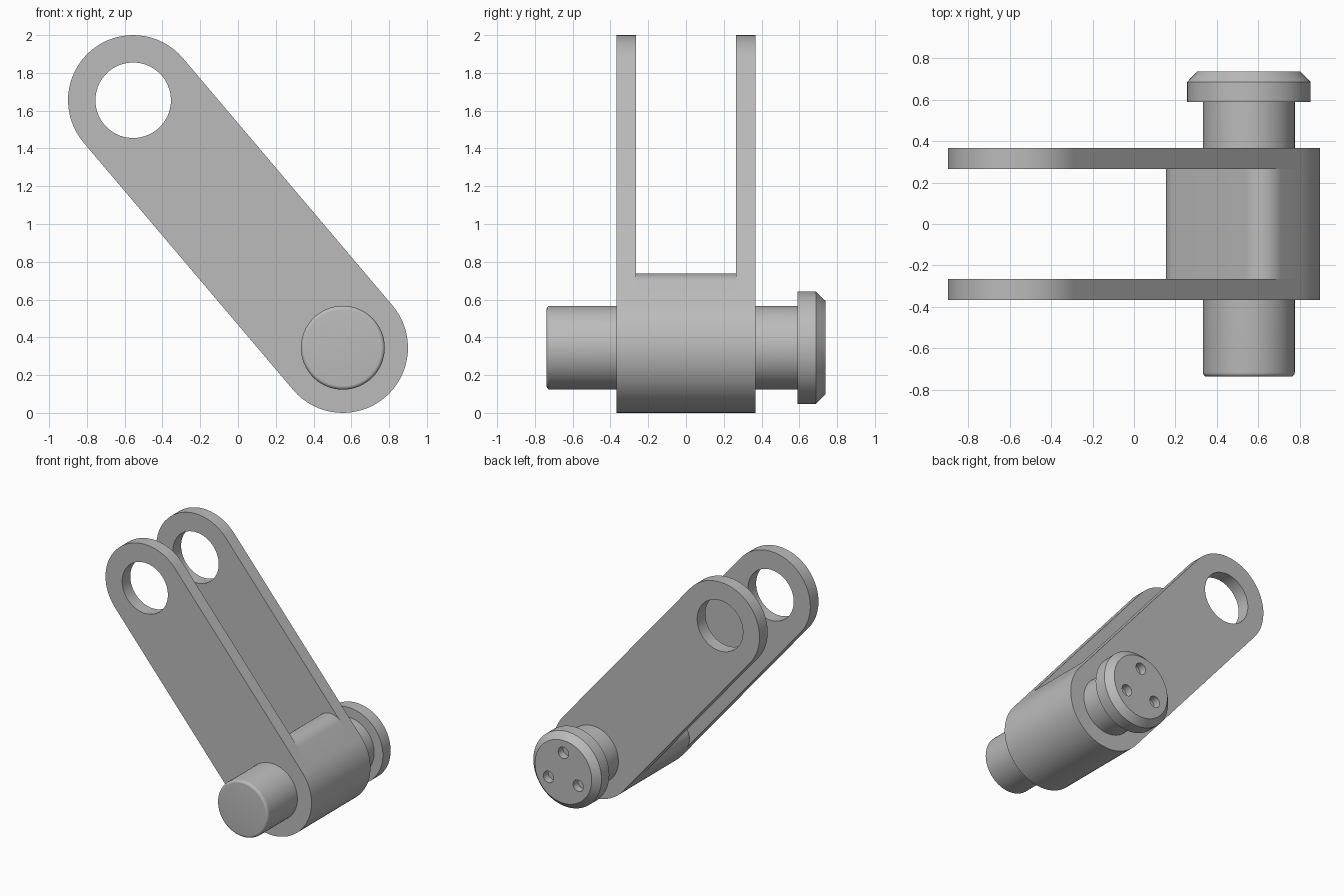
import bpy, bmesh, math
from mathutils import Vector, Matrix

cube = bpy.data.objects.get("Cube")
if cube:
    bpy.data.objects.remove(cube, do_unlink=True)

steel = bpy.data.materials.new("steel grey")
steel.use_nodes = True
COLOR = (0.5, 0.5, 0.5, 1)
steel.diffuse_color = COLOR
steel.node_tree.nodes["Principled BSDF"].inputs["Base Color"].default_value = COLOR

# Joint centres in the x-z plane, and the link's own axes
PIN = Vector((0.555, 0.345))
EYE = Vector((-0.555, 1.655))
R = 0.345
LENGTH = (EYE - PIN).length
ALONG = (EYE - PIN).normalized()
ACROSS = Vector((ALONG.y, -ALONG.x))


def arc(cx, cy, r, start, end, n=32):
    """Points of an arc in link axes (across, along), angles in degrees."""
    steps = [math.radians(start + (end - start) * i / n) for i in range(n + 1)]
    return [(cx + r * math.cos(a), cy + r * math.sin(a)) for a in steps]


def finish(ob):
    bpy.ops.object.select_all(action="DESELECT")
    ob.select_set(True)
    bpy.context.view_layer.objects.active = ob
    bpy.ops.object.shade_smooth_by_angle(angle=math.radians(25))


def plate(name, outlines, y, half):
    """Extrude closed outlines (the later ones are holes) along y."""
    curve = bpy.data.curves.new(name, "CURVE")
    curve.dimensions = "2D"
    curve.fill_mode = "BOTH"
    curve.extrude = half
    for outline in outlines:
        spline = curve.splines.new("POLY")
        spline.points.add(len(outline) - 1)
        for point, (u, v) in zip(spline.points, outline):
            p = PIN + ACROSS * u + ALONG * v
            point.co = (p.x, p.y, 0, 1)
        spline.use_cyclic_u = True
    ob = bpy.data.objects.new(name, curve)
    bpy.context.collection.objects.link(ob)
    ob.location.y = y
    ob.rotation_euler.x = math.pi / 2
    bpy.ops.object.select_all(action="DESELECT")
    ob.select_set(True)
    bpy.context.view_layer.objects.active = ob
    bpy.ops.object.convert(target="MESH")
    ob = bpy.context.object
    bm = bmesh.new()
    bm.from_mesh(ob.data)
    bmesh.ops.remove_doubles(bm, verts=bm.verts, dist=0.0001)
    bmesh.ops.recalc_face_normals(bm, faces=bm.faces)
    bm.to_mesh(ob.data)
    bm.free()
    ob.data.materials.clear()
    ob.data.materials.append(steel)
    finish(ob)
    return ob


def lathe(name, profile, steps=64):
    """Turn a (radius, y) profile about the pin axis."""
    bm = bmesh.new()
    verts = [bm.verts.new((r, y, 0)) for r, y in profile]
    edges = [bm.edges.new(pair) for pair in zip(verts, verts[1:])]
    bmesh.ops.spin(bm, geom=verts + edges, cent=(0, 0, 0), axis=(0, 1, 0),
                   angle=math.tau, steps=steps, use_duplicate=False)
    bmesh.ops.remove_doubles(bm, verts=bm.verts, dist=0.0001)
    bmesh.ops.recalc_face_normals(bm, faces=bm.faces)
    mesh = bpy.data.meshes.new(name)
    bm.to_mesh(mesh)
    bm.free()
    mesh.materials.append(steel)
    ob = bpy.data.objects.new(name, mesh)
    bpy.context.collection.objects.link(ob)
    ob.location = (PIN.x, 0, PIN.y)
    finish(ob)
    return ob


# Two parallel arms with an eye at the upper end
rounded_bar = arc(0, 0, R, 180, 360) + arc(0, LENGTH, R, 0, 180)
eye_hole = arc(0, LENGTH, 0.2, 360, 0, 48)[:-1]
for name, side in (("front_arm", -1), ("back_arm", 1)):
    plate(name, [rounded_bar, eye_hole], side * 0.317, 0.051)

# Solid boss joining the arms, with rounded upper corners
TOP, FILLET = 0.287, 0.12
boss = (arc(0, 0, R, 180, 360)
        + arc(R - FILLET, TOP - FILLET, FILLET, 0, 90, 12)
        + arc(FILLET - R, TOP - FILLET, FILLET, 90, 180, 12))
plate("boss", [boss], 0, 0.266)

# Pin with a softened front end
P, SOFT = 0.222, 0.02
soft_edge = [(P - SOFT + u, -0.738 + SOFT + v) for u, v in arc(0, 0, SOFT, -90, 0, 6)]
lathe("pin", [(0, -0.738)] + soft_edge + [(P, 0.6), (0, 0.6)])

# Chamfered pin head
head = lathe("pin_head", [(0, 0.59), (0.298, 0.59), (0.298, 0.687),
                          (0.248, 0.738), (0, 0.738)])

# Three blind holes in the head
bm = bmesh.new()
for angle in (90, 210, 330):
    a = math.radians(angle)
    place = Matrix.Translation((0.15 * math.cos(a), 0.738, 0.15 * math.sin(a)))
    bmesh.ops.create_cone(bm, cap_ends=True, segments=24, radius1=0.045,
                          radius2=0.045, depth=0.12,
                          matrix=place @ Matrix.Rotation(math.pi / 2, 4, "X"))
mesh = bpy.data.meshes.new("head_hole_cutter")
bm.to_mesh(mesh)
bm.free()
mesh.materials.append(steel)
cutter = bpy.data.objects.new("head_hole_cutter", mesh)
bpy.context.collection.objects.link(cutter)
cutter.location = head.location
cutter.hide_render = True
cutter.hide_viewport = True
cut = head.modifiers.new("holes", "BOOLEAN")
cut.operation = "DIFFERENCE"
cut.solver = "EXACT"
cut.object = cutter
# Cut before the smoothing so the hole rims stay sharp
head.modifiers.move(len(head.modifiers) - 1, 0)
